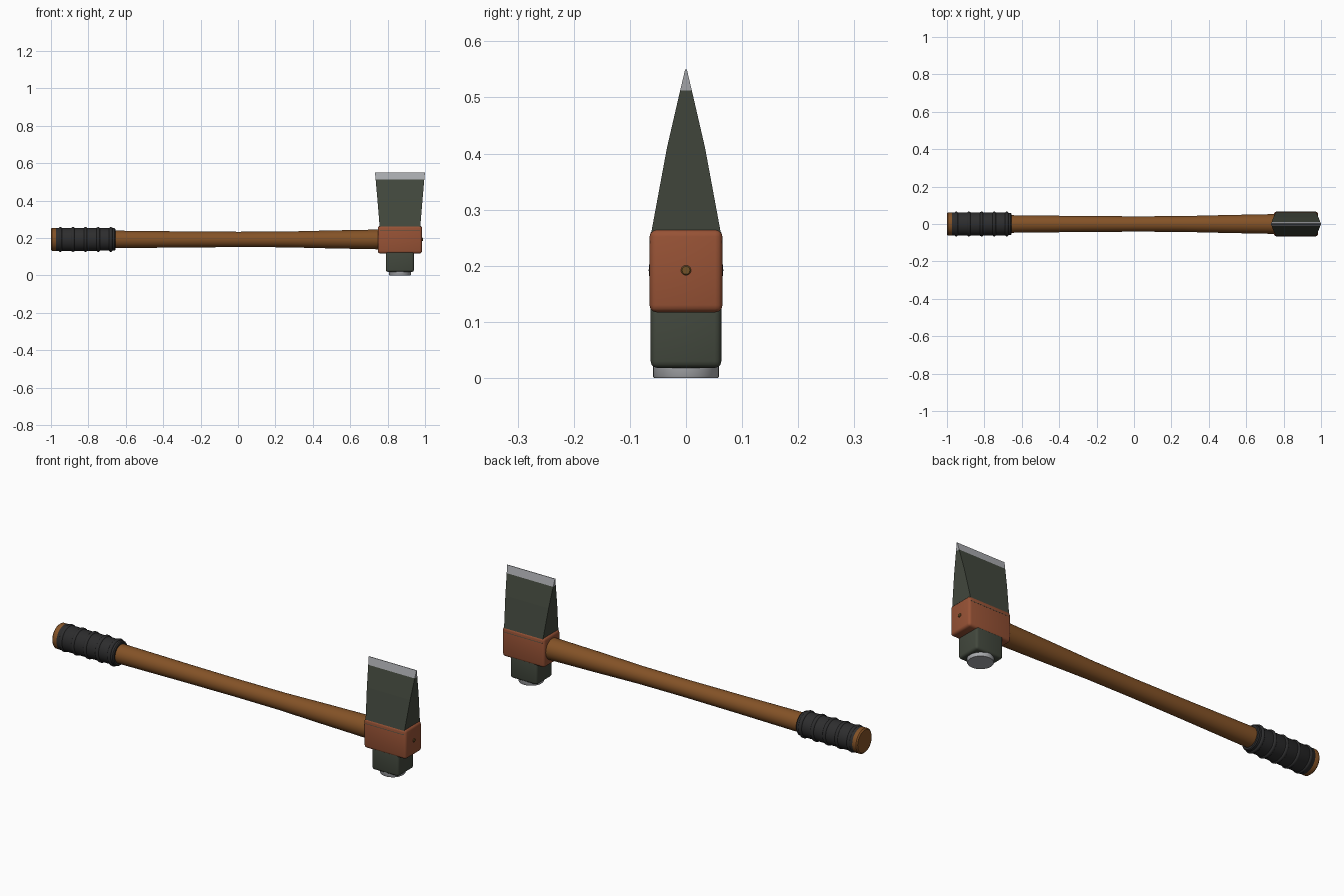
import bpy, bmesh, math
from mathutils import Matrix

if "Cube" in bpy.data.objects:
    bpy.data.objects.remove(bpy.data.objects["Cube"])

CX, AZ = 0.866, 0.192  # head centre x, handle axis height


def mat(name, rgb):
    m = bpy.data.materials.new(name)
    m.diffuse_color = (*rgb, 1)
    m.use_nodes = True
    m.node_tree.nodes["Principled BSDF"].inputs["Base Color"].default_value = m.diffuse_color
    return m


WOOD = mat("wood", (0.23, 0.085, 0.02))
RUBBER = mat("black grip", (0.026, 0.026, 0.027))
GREEN = mat("dark green steel", (0.055, 0.065, 0.047))
COPPER = mat("copper collar", (0.31, 0.085, 0.036))
STEEL = mat("bright steel", (0.40, 0.41, 0.43))
BRASS = mat("dull brass", (0.17, 0.085, 0.02))


def finish(bm, name, mats, smooth=True):
    bmesh.ops.recalc_face_normals(bm, faces=bm.faces)
    me = bpy.data.meshes.new(name)
    bm.to_mesh(me)
    bm.free()
    ob = bpy.data.objects.new(name, me)
    bpy.context.collection.objects.link(ob)
    for m in mats:
        me.materials.append(m)
    if smooth:
        bpy.ops.object.select_all(action='DESELECT')
        ob.select_set(True)
        bpy.context.view_layer.objects.active = ob
        bpy.ops.object.shade_smooth_by_angle(angle=math.radians(35))
    return ob


def loft(name, rings, mats, smooth=True):
    """Skin a list of closed point rings and cap both ends."""
    bm = bmesh.new()
    vs = [[bm.verts.new(p) for p in ring] for ring in rings]
    n = len(vs[0])
    for a, b in zip(vs, vs[1:]):
        for i in range(n):
            j = (i + 1) % n
            bm.faces.new((a[i], a[j], b[j], b[i]))
    bm.faces.new(vs[0])
    bm.faces.new(vs[-1])
    return finish(bm, name, mats, smooth)


def rod(name, profile, m, n=32):
    """Round part along x from (x, radius) pairs."""
    rings = [[(x, r * math.cos(2 * math.pi * i / n), AZ + r * math.sin(2 * math.pi * i / n))
              for i in range(n)] for x, r in profile]
    return loft(name, rings, [m])


def block(name, size, z0, bevel, m):
    bm = bmesh.new()
    bmesh.ops.create_cube(bm, size=1, matrix=Matrix.Translation((CX, 0, z0 + size[2] / 2))
                          @ Matrix.Diagonal((*size, 1)))
    bmesh.ops.bevel(bm, geom=bm.edges[:], offset=bevel, segments=3, profile=0.5, affect='EDGES')
    return finish(bm, name, [m])


# Wooden handle, slim in the middle
rod("handle", [(-1.0, 0.056), (-0.994, 0.062), (-0.975, 0.062), (-0.95, 0.056), (-0.66, 0.047),
               (-0.3, 0.043), (0.0, 0.041), (0.25, 0.042), (0.5, 0.048), (0.76, 0.053)], WOOD)

# Rubber grip with raised ribs
rod("grip", [(-0.978, 0.058), (-0.972, 0.062), (-0.66, 0.060), (-0.655, 0.056)], RUBBER)
for k in range(5):
    x = -0.95 + 0.0675 * k
    rod(f"grip_rib_{k + 1}",
        [(x + 0.010 * math.cos(t), 0.0565 + 0.010 * math.sin(t))
         for t in (math.pi * (1 - i / 8) for i in range(9))], RUBBER)

# Head blocks
block("collar", (0.236, 0.13, 0.148), 0.117, 0.013, COPPER)
block("poll", (0.15, 0.126, 0.13), 0.018, 0.012, GREEN)

# Round striking face
loft("striking_face",
     [[(CX + r * math.cos(2 * math.pi * i / 32), r * math.sin(2 * math.pi * i / 32), z)
       for i in range(32)] for z, r in ((0.0, 0.057), (0.003, 0.059), (0.03, 0.059))], [STEEL])

# Wedge blade, with a bright cutting edge above z = 0.51
blade = loft("blade",
             [[(CX + sx * hx, sy * hy, z) for sx, sy in ((-1, -1), (1, -1), (1, 1), (-1, 1))]
              for z, hx, hy in ((0.24, 0.107, 0.0655), (0.41, 0.121, 0.034),
                                (0.512, 0.130, 0.0105), (0.55, 0.134, 0.0015))],
             [GREEN, STEEL], smooth=False)
for p in blade.data.polygons:
    p.material_index = int(p.center.z > 0.515)

# Pin at the end of the eye
rod("pin", [(0.96, 0.009), (0.986, 0.009), (0.988, 0.007)], BRASS, 16)
